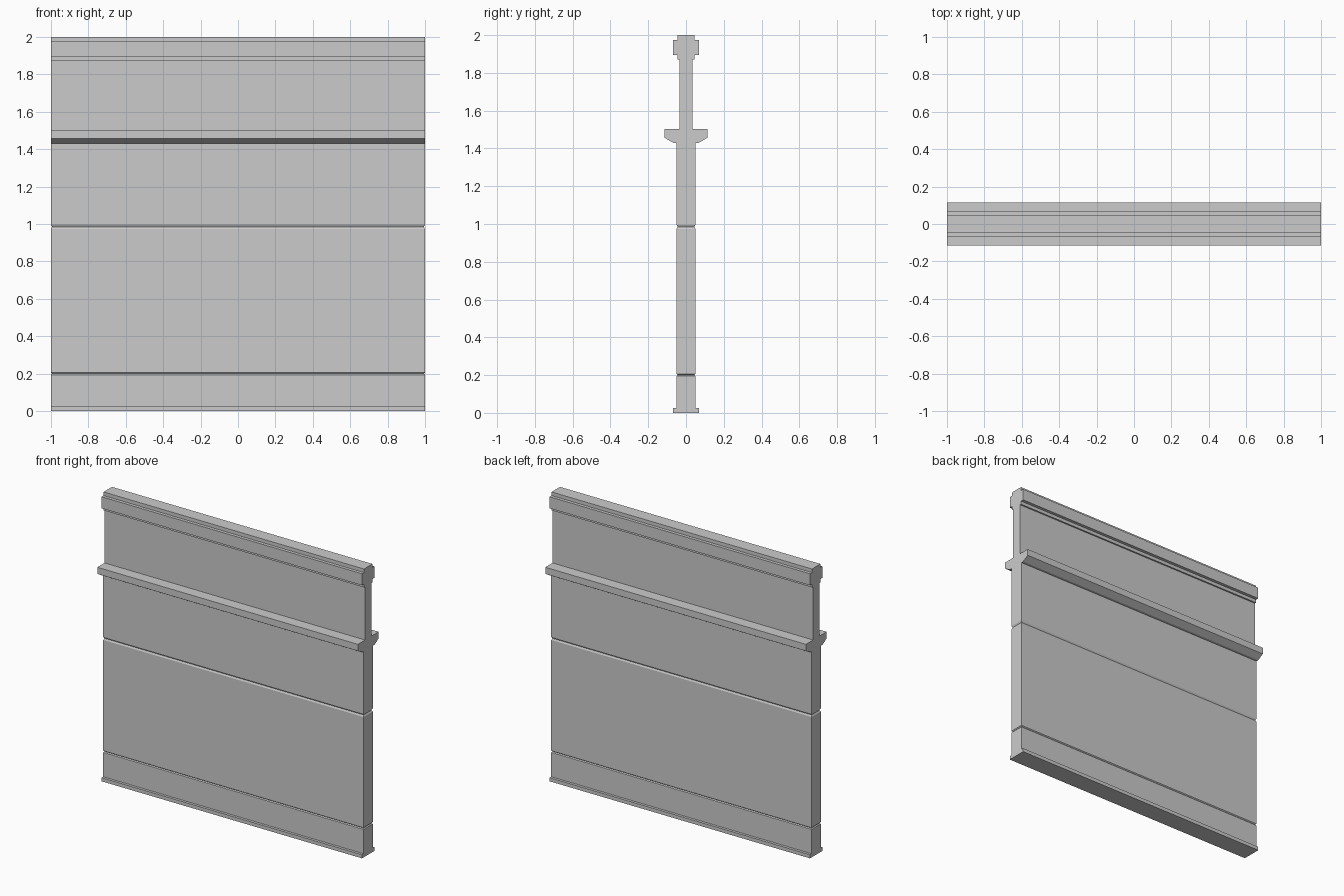
import bpy, bmesh

cube = bpy.data.objects.get("Cube")
if cube:
    bpy.data.objects.remove(cube, do_unlink=True)

GREY = (0.6, 0.6, 0.6, 1.0)
grey = bpy.data.materials.new("plain grey")
grey.use_nodes = True
grey.diffuse_color = GREY
grey.node_tree.nodes["Principled BSDF"].inputs["Base Color"].default_value = GREY

HALF = 1.0     # half length of the wall
GROOVE = 0.006  # groove depth


def loft(name, sections):
    """Stack rectangles (height, half thickness, end inset) into a closed solid."""
    bm = bmesh.new()
    rings = []
    for z, y, inset in sections:
        x = HALF - inset
        rings.append([bm.verts.new((sx * x, sy * y, z))
                      for sx, sy in ((-1, -1), (1, -1), (1, 1), (-1, 1))])
    for low, high in zip(rings, rings[1:]):
        for i in range(4):
            j = (i + 1) % 4
            bm.faces.new((low[i], low[j], high[j], high[i]))
    bm.faces.new(rings[0][::-1])
    bm.faces.new(rings[-1])
    mesh = bpy.data.meshes.new(name)
    bm.to_mesh(mesh)
    bm.free()
    mesh.materials.append(grey)
    obj = bpy.data.objects.new(name, mesh)
    bpy.context.collection.objects.link(obj)


def panel(name, bottom, top, half, grooves=()):
    """Flat panel with V grooves running all the way round."""
    sections = [(bottom, half, 0)]
    for z, h in grooves:
        sections += [(z - h, half, 0), (z, half - GROOVE, GROOVE), (z + h, half, 0)]
    loft(name, sections + [(top, half, 0)])


# Foot and grooved lower wall
panel("base_strip", 0, 0.025, 0.068)
panel("lower_panel", 0.025, 1.43, 0.05, [(0.2, 0.006), (0.985, 0.011)])

# Ledge with sloping underside
loft("middle_ledge", [(1.43, 0.068, 0), (1.457, 0.114, 0), (1.503, 0.114, 0)])

# Thin upper wall
panel("upper_panel", 1.503, 1.872, 0.035)

# Stepped handrail
panel("rail_neck", 1.872, 1.895, 0.046)
panel("rail_body", 1.895, 1.975, 0.068)
panel("rail_top", 1.975, 2.0, 0.046)
